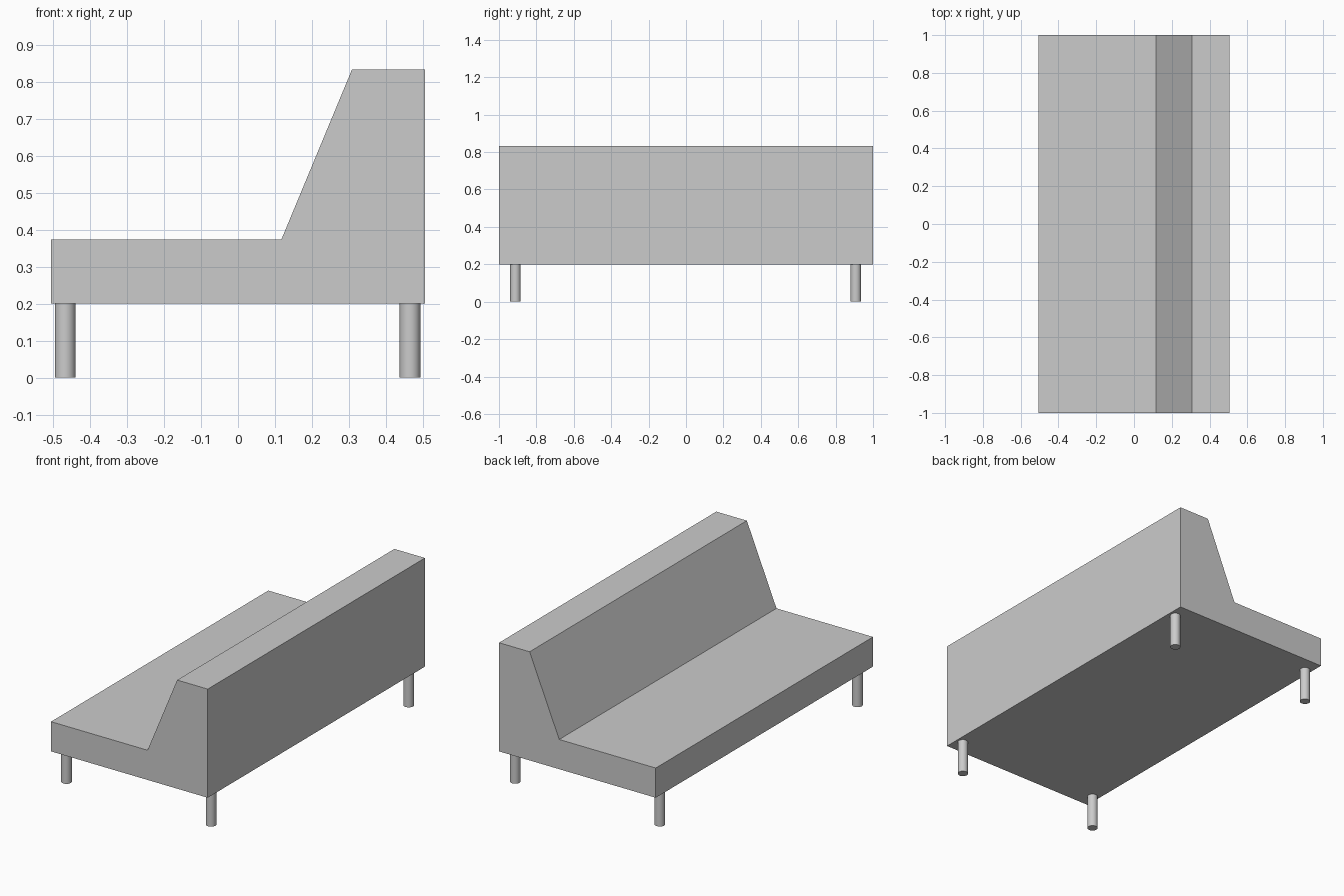
import bpy
import bmesh
import math

cube = bpy.data.objects.get("Cube")
if cube:
    bpy.data.objects.remove(cube, do_unlink=True)

# One plain grey for the whole bench
grey = bpy.data.materials.new("light_grey")
grey.use_nodes = True
colour = (0.6, 0.6, 0.6, 1)
grey.diffuse_color = colour
grey.node_tree.nodes["Principled BSDF"].inputs["Base Color"].default_value = colour

HALF_LENGTH = 1.0
HALF_DEPTH = 0.505
LEG_HEIGHT = 0.2


def add_object(name, bm):
    bmesh.ops.recalc_face_normals(bm, faces=bm.faces)
    mesh = bpy.data.meshes.new(name)
    bm.to_mesh(mesh)
    bm.free()
    mesh.materials.append(grey)
    obj = bpy.data.objects.new(name, mesh)
    bpy.context.collection.objects.link(obj)
    return obj


# Seat and sloping backrest: one side profile extruded along the length
profile = [
    (-HALF_DEPTH, LEG_HEIGHT), (HALF_DEPTH, LEG_HEIGHT),
    (HALF_DEPTH, 0.833), (0.308, 0.833),
    (0.117, 0.373), (-HALF_DEPTH, 0.373),
]
bm = bmesh.new()
end = bm.faces.new([bm.verts.new((x, -HALF_LENGTH, z)) for x, z in profile])
grown = bmesh.ops.extrude_face_region(bm, geom=[end], use_keep_orig=True)
moved = [v for v in grown["geom"] if isinstance(v, bmesh.types.BMVert)]
bmesh.ops.translate(bm, verts=moved, vec=(0, 2 * HALF_LENGTH, 0))
add_object("seat_and_backrest", bm)

# Four round legs
for x, side in ((-0.467, "seat"), (0.465, "backrest")):
    for y, place in ((-0.912, "front"), (0.908, "back")):
        bm = bmesh.new()
        bmesh.ops.create_cone(bm, cap_ends=True, segments=32, radius1=0.028,
                              radius2=0.028, depth=LEG_HEIGHT)
        leg = add_object(f"{place}_{side}_leg", bm)
        leg.location = (x, y, LEG_HEIGHT / 2)
        bpy.ops.object.select_all(action="DESELECT")
        leg.select_set(True)
        bpy.context.view_layer.objects.active = leg
        bpy.ops.object.shade_smooth_by_angle(angle=math.radians(30))
